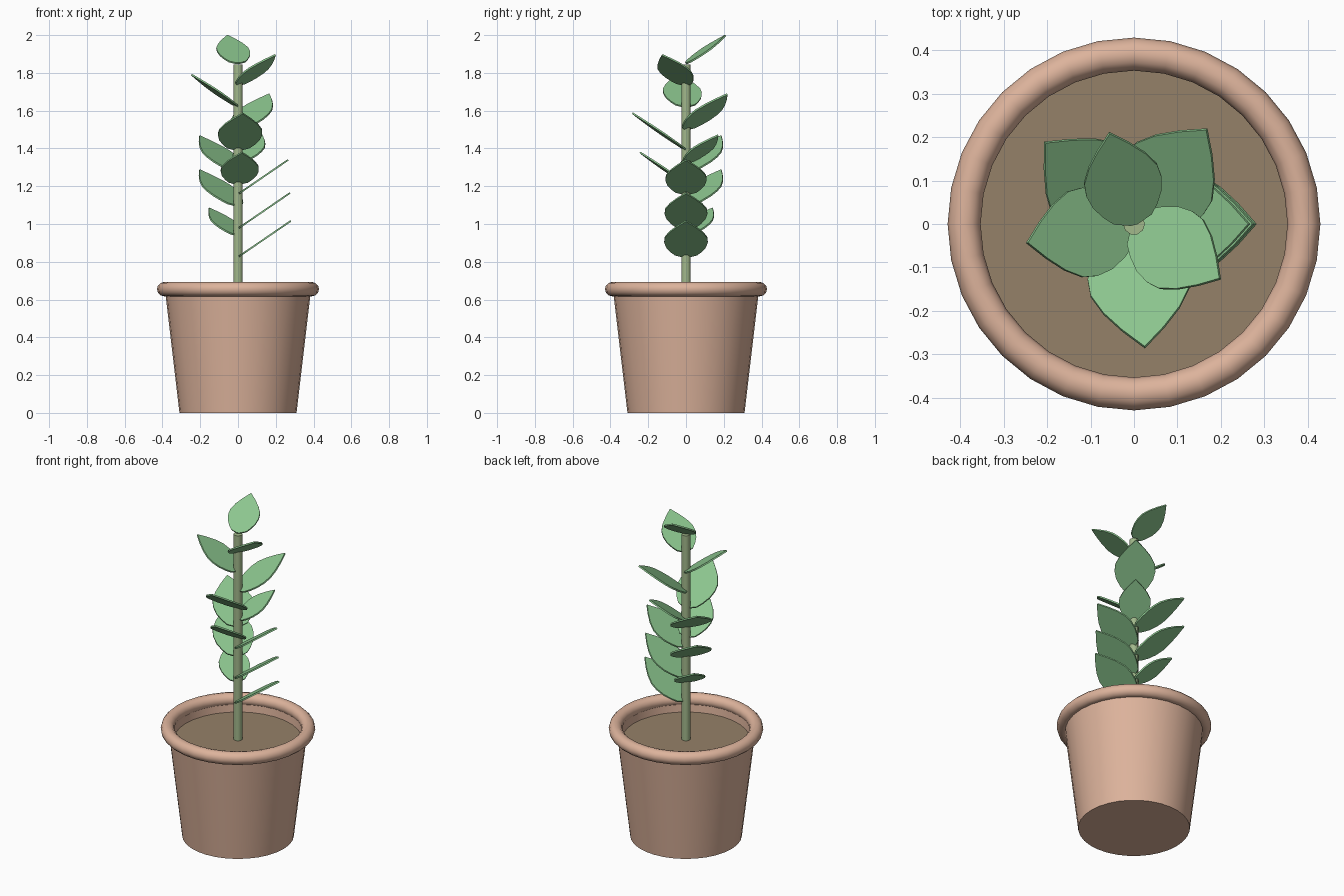
import bpy, bmesh, math
from mathutils import Matrix

if "Cube" in bpy.data.objects:
    bpy.data.objects.remove(bpy.data.objects["Cube"])

SIDES = 32


def material(name, rgb):
    m = bpy.data.materials.new(name)
    m.diffuse_color = (*rgb, 1)
    m.use_nodes = True
    m.node_tree.nodes["Principled BSDF"].inputs["Base Color"].default_value = m.diffuse_color
    return m


clay = material("clay", (0.72, 0.45, 0.33))
earth = material("earth", (0.30, 0.22, 0.14))
stem_green = material("stem_green", (0.36, 0.48, 0.26))
leaf_green = material("leaf_green", (0.26, 0.56, 0.27))


def finish(bm, name, mat, smooth=True):
    bmesh.ops.recalc_face_normals(bm, faces=bm.faces)
    me = bpy.data.meshes.new(name)
    bm.to_mesh(me)
    bm.free()
    ob = bpy.data.objects.new(name, me)
    bpy.context.collection.objects.link(ob)
    me.materials.append(mat)
    if smooth:
        bpy.ops.object.select_all(action='DESELECT')
        ob.select_set(True)
        bpy.context.view_layer.objects.active = ob
        bpy.ops.object.shade_smooth_by_angle(angle=math.radians(50))
    return ob


def lathe(name, profile, mat, sides=SIDES):
    """Revolve (radius, z) points around z; open ends are capped."""
    bm = bmesh.new()
    rings = []
    for r, z in profile:
        rings.append([bm.verts.new((r * math.cos(a), r * math.sin(a), z))
                      for a in (2 * math.pi * i / sides for i in range(sides))])
    for lo, hi in zip(rings, rings[1:]):
        for i in range(sides):
            j = (i + 1) % sides
            bm.faces.new((lo[i], lo[j], hi[j], hi[i]))
    bm.faces.new(rings[0])
    bm.faces.new(rings[-1])
    return finish(bm, name, mat)


# Pot: tapered wall, hollow above the soil
lathe("pot", [(0.31, 0), (0.387, 0.655), (0.362, 0.655), (0.355, 0.57)], clay)

# Rounded rim
bpy.ops.mesh.primitive_torus_add(major_radius=0.391, minor_radius=0.038, location=(0, 0, 0.655),
                                 major_segments=SIDES, minor_segments=12)
rim = bpy.context.object
rim.name = "pot_rim"
rim.data.materials.append(clay)
bpy.ops.object.shade_smooth_by_angle(angle=math.radians(50))

# Soil and stem
lathe("soil", [(0.355, 0.56), (0.355, 0.59)], earth)
lathe("stem", [(0.025, 0.58), (0.025, 1.845)], stem_green, 10)

# Leaf outline: (fraction along length, half width / length)
OUTLINE = [(0, 0.03), (0.06, 0.17), (0.15, 0.24), (0.28, 0.31), (0.42, 0.34),
           (0.55, 0.33), (0.7, 0.255), (0.85, 0.14)]
PITCH, THICK, GOLDEN = 0.6, 0.009, math.radians(137.5)


def leaf(name, turn, base_z, reach):
    """Flat pointed blade tilted up by PITCH; reach is the tip's distance from the stem axis."""
    length = reach / math.cos(PITCH)
    pts = ([(t, -w) for t, w in OUTLINE] + [(1, 0)] + [(t, w) for t, w in reversed(OUTLINE)])
    bm = bmesh.new()
    face = bm.faces.new([bm.verts.new((t * length, w * length, -THICK / 2)) for t, w in pts])
    ext = bmesh.ops.extrude_face_region(bm, geom=[face])
    top = [v for v in ext["geom"] if isinstance(v, bmesh.types.BMVert)]
    bmesh.ops.translate(bm, verts=top, vec=(0, 0, THICK))
    bm.transform(Matrix.Translation((0, 0, base_z)) @ Matrix.Rotation(turn * GOLDEN, 4, 'Z')
                 @ Matrix.Rotation(-PITCH, 4, 'Y'))
    finish(bm, name, leaf_green)


# Leaves: (golden-angle step, base height, reach)
LEAVES = [(0, 0.825, 0.28), (1, 0.94, 0.21), (0, 0.976, 0.275), (1, 1.096, 0.278),
          (0, 1.158, 0.265), (2, 1.212, 0.245), (1, 1.276, 0.278), (3, 1.324, 0.214),
          (2, 1.392, 0.285), (3, 1.50, 0.275), (4, 1.62, 0.25), (5, 1.735, 0.235),
          (6, 1.85, 0.217)]
for i, (turn, z, reach) in enumerate(LEAVES):
    leaf(f"leaf_{i + 1}", turn, z, reach)
